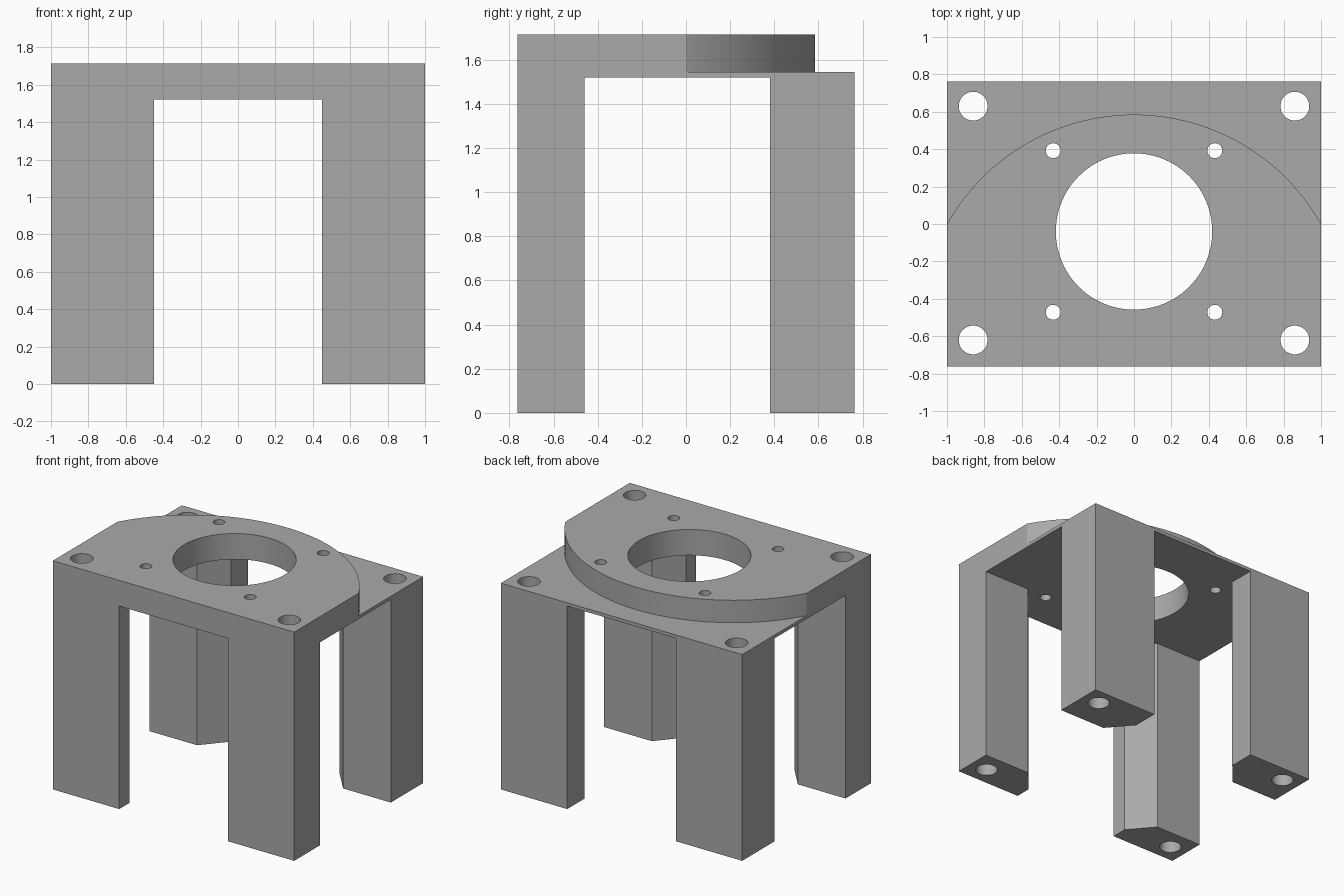
import bpy, bmesh
from math import sin, cos, radians, pi

if "Cube" in bpy.data.objects:
    bpy.data.objects.remove(bpy.data.objects["Cube"])

grey = bpy.data.materials.new("matte grey")
grey.use_nodes = True
colour = (0.4, 0.4, 0.4, 1)
grey.diffuse_color = colour
grey.node_tree.nodes["Principled BSDF"].inputs["Base Color"].default_value = colour

WIDTH, DEPTH, HEIGHT = 1.0, 0.763, 1.713   # half width, half depth, full height
CEILING, LEDGE = 1.52, 1.545               # underside of the plate, lowered rear ledge
CENTRE_Y = -0.04                           # bore axis


def prism(name, outline, low, high):
    """Extrude a flat outline between two heights."""
    bm = bmesh.new()
    base = bm.faces.new([bm.verts.new((x, y, low)) for x, y in outline])
    top = bmesh.ops.extrude_face_region(bm, geom=[base])["geom"]
    for v in top:
        if isinstance(v, bmesh.types.BMVert):
            v.co.z = high
    bmesh.ops.recalc_face_normals(bm, faces=bm.faces)
    mesh = bpy.data.meshes.new(name)
    bm.to_mesh(mesh)
    bm.free()
    obj = bpy.data.objects.new(name, mesh)
    bpy.context.collection.objects.link(obj)
    mesh.materials.append(grey)
    return obj


def arc(x, y, radius, start, end, count):
    return [(x + radius * cos(start + (end - start) * i / count),
             y + radius * sin(start + (end - start) * i / count))
            for i in range(count + 1)]


def cut(body, cutter):
    """Subtract the cutter from the body, then delete it."""
    cutter.hide_render = True
    mod = body.modifiers.new("cut", 'BOOLEAN')
    mod.operation, mod.solver, mod.object = 'DIFFERENCE', 'EXACT', cutter
    bpy.context.view_layer.objects.active = body
    bpy.ops.object.modifier_apply(modifier=mod.name)
    bpy.data.objects.remove(cutter)


def drill(body, x, y, radius, sides):
    cut(body, prism("hole_cutter", arc(x, y, radius, 0, 2 * pi, sides)[:-1], -0.1, 2))


# Solid block
stand = prism("motor_stand", [(-WIDTH, -DEPTH), (WIDTH, -DEPTH),
                              (WIDTH, DEPTH), (-WIDTH, DEPTH)], 0, HEIGHT)

# Cross-shaped cavity with slanted corners, leaving four legs
quarter = [(1.1, 0.42), (0.605, 0.42), (0.45, 0.60), (0.45, 1.0)]
half = quarter + [(-x, y) for x, y in reversed(quarter)]
cross = half + [(-x, -y) for x, y in half]
cut(stand, prism("cavity_cutter", [(x, y + CENTRE_Y) for x, y in cross], -0.1, CEILING))

# Lowered rear ledge behind the curved edge of the raised plate
curve = arc(0, -0.562, 1.147, radians(25), radians(155), 96)
cut(stand, prism("ledge_cutter", curve + [(-1.2, 1), (1.2, 1)], LEDGE, 2))

# Centre bore, screw holes, and long holes down the legs
drill(stand, 0, CENTRE_Y, 0.418, 96)
for side in (-1, 1):
    for end in (-1, 1):
        drill(stand, side * 0.432, CENTRE_Y + end * 0.432, 0.04, 32)
        drill(stand, side * 0.86, 0.005 + end * 0.625, 0.077, 48)

# Smooth round walls, crisp edges
bpy.ops.object.select_all(action='DESELECT')
stand.select_set(True)
bpy.context.view_layer.objects.active = stand
bpy.ops.object.shade_smooth_by_angle(angle=radians(25))
